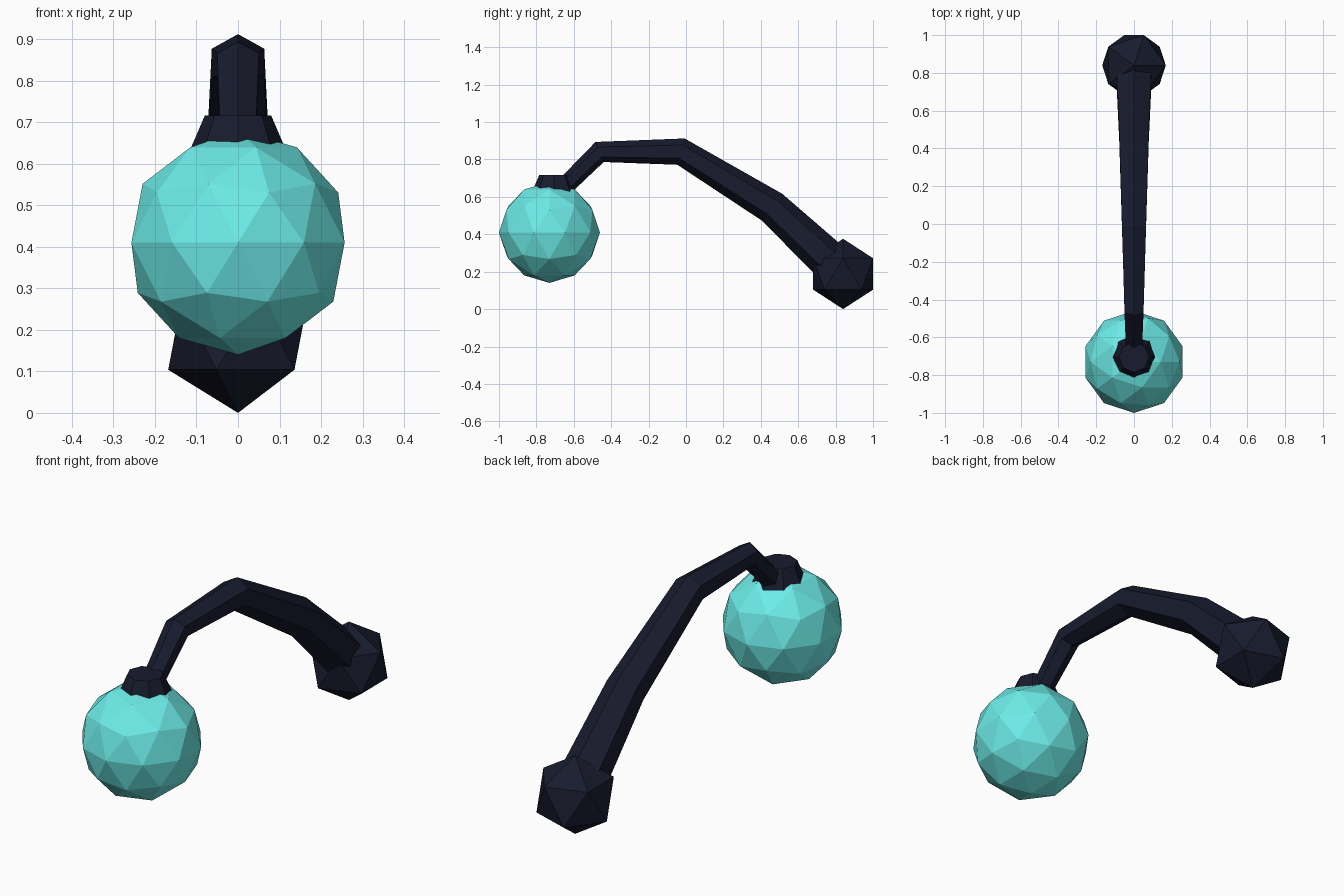
import bpy, bmesh, math
from mathutils import Vector

if "Cube" in bpy.data.objects:
    bpy.data.objects.remove(bpy.data.objects["Cube"])


def material(name, color):
    m = bpy.data.materials.new(name)
    m.diffuse_color = color
    m.use_nodes = True
    m.node_tree.nodes["Principled BSDF"].inputs["Base Color"].default_value = m.diffuse_color
    return m


dark = material("dark_metal", (0.009, 0.011, 0.027, 1))
glow = material("teal_glass", (0.15, 0.83, 0.80, 1))


def finish(name, mat):
    ob = bpy.context.object
    ob.name = ob.data.name = name
    ob.data.materials.append(mat)
    return ob


# Glass globe
bpy.ops.mesh.primitive_ico_sphere_add(subdivisions=2, radius=0.27, location=(0, -0.73, 0.41))
finish("globe", glow)

# Wall mount ball
bpy.ops.mesh.primitive_ico_sphere_add(subdivisions=1, radius=0.188, location=(0, 0.84, 0.188))
finish("mount", dark)

# Tapered cap seated on the globe
bpy.ops.mesh.primitive_cone_add(vertices=8, radius1=0.13, radius2=0.08, depth=0.116,
                                location=(0, -0.705, 0.658))
finish("globe_cap", dark)

# Bent tapering hexagonal arm: (y, z, radius)
path = [(0.84, 0.19, 0.11), (0.46, 0.545, 0.09), (-0.027, 0.842, 0.073),
        (-0.462, 0.84, 0.058), (-0.70, 0.605, 0.047)]
pts = [Vector((0, y, z)) for y, z, r in path]
bm = bmesh.new()
rings = []
for i, p in enumerate(pts):
    tangent = Vector()
    if i > 0:
        tangent += (p - pts[i - 1]).normalized()
    if i < len(pts) - 1:
        tangent += (pts[i + 1] - p).normalized()
    tangent.normalize()
    side = Vector((1, 0, 0))
    up = side.cross(tangent)
    r = path[i][2]
    rings.append([bm.verts.new(p + r * (math.cos(a) * up + math.sin(a) * side))
                  for a in (k * math.pi / 3 for k in range(6))])
for a, b in zip(rings, rings[1:]):
    for k in range(6):
        n = (k + 1) % 6
        bm.faces.new((a[k], a[n], b[n], b[k]))
bm.faces.new(rings[0])
bm.faces.new(rings[-1])
bmesh.ops.recalc_face_normals(bm, faces=bm.faces[:])
mesh = bpy.data.meshes.new("arm")
bm.to_mesh(mesh)
bm.free()
arm = bpy.data.objects.new("arm", mesh)
arm.data.materials.append(dark)
bpy.context.collection.objects.link(arm)
